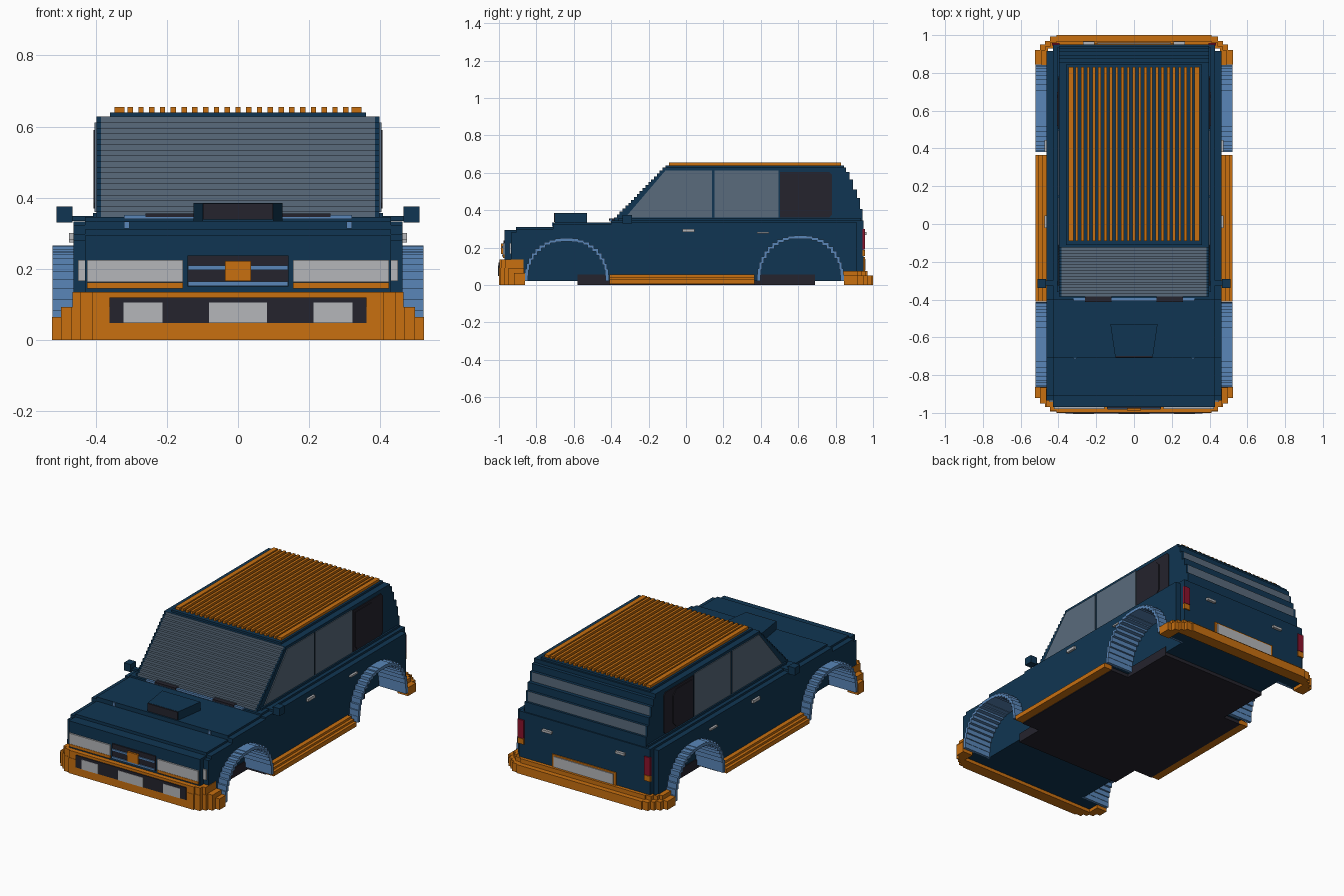
import bpy, bmesh, math

if "Cube" in bpy.data.objects:
    bpy.data.objects.remove(bpy.data.objects["Cube"])


def material(name, rgb):
    m = bpy.data.materials.new(name)
    m.use_nodes = True
    m.diffuse_color = (*rgb, 1)
    b = next(n for n in m.node_tree.nodes if n.type == 'BSDF_PRINCIPLED')
    b.inputs["Base Color"].default_value = (*rgb, 1)
    b.inputs["Roughness"].default_value = 0.8
    return m


NAVY = material("navy_paint", (0.005, 0.036, 0.084))
ORANGE = material("orange_trim", (0.58, 0.16, 0.005))
SKY = material("steel_blue", (0.10, 0.24, 0.48))
GLASS = material("grey_glass", (0.10, 0.145, 0.20))
WHITE = material("pale_grey", (0.46, 0.47, 0.49))
BLACK = material("near_black", (0.018, 0.017, 0.026))
RED = material("tail_red", (0.26, 0.006, 0.025))


def prism(name, pts, axis, lo, hi, mat):
    """Extrude a 2D outline along x (y,z), y (x,z) or z (x,y)."""
    place = {'x': lambda p, d: (d, p[0], p[1]),
             'y': lambda p, d: (p[0], d, p[1]),
             'z': lambda p, d: (p[0], p[1], d)}[axis]
    bm = bmesh.new()
    f = bm.faces.new([bm.verts.new(place(p, lo)) for p in pts])
    out = bmesh.ops.extrude_face_region(bm, geom=[f])
    shift = place((0, 0), hi - lo)
    bmesh.ops.translate(bm, vec=shift, verts=[v for v in out['geom'] if isinstance(v, bmesh.types.BMVert)])
    bmesh.ops.recalc_face_normals(bm, faces=bm.faces)
    me = bpy.data.meshes.new(name)
    bm.to_mesh(me)
    bm.free()
    me.materials.append(mat)
    ob = bpy.data.objects.new(name, me)
    bpy.context.collection.objects.link(ob)
    return ob


def box(name, x, y, z, mat):
    return prism(name, [(x[0], y[0]), (x[1], y[0]), (x[1], y[1]), (x[0], y[1])], 'z', z[0], z[1], mat)


def sides(fn, name, *args):
    """Make a +x part and its mirrored -x partner."""
    for tag, s in (("left", 1), ("right", -1)):
        ob = fn(f"{name}_{tag}", *args)
        if s < 0:
            me = ob.data
            for v in me.vertices:
                v.co.x *= -1
            me.flip_normals()


def stairs(a, b, n):
    """Rise-then-run steps from a to b."""
    pts = [a]
    for i in range(n):
        y, z = pts[-1]
        z += (b[1] - a[1]) / n
        pts += [(y, z), (y + (b[0] - a[0]) / n, z)]
    return pts


def arch(c, r, h, n=22, base=0.02):
    """Stepped half ellipse, front to back."""
    raw = [(c - r * math.cos(math.pi * i / n), base + (h - base) * math.sin(math.pi * i / n)) for i in range(n + 1)]
    pts = [raw[0]]
    for p, q in zip(raw, raw[1:]):
        pts += [(p[0], q[1]) if q[1] > p[1] else (q[0], p[1]), q]
    return pts


ARCHES = (("front", -0.638, 0.225, 0.25), ("rear", 0.612, 0.232, 0.265))

# Lower body in stepped layers, wheel openings in the outer ones
def body_outline(y0, y1, drop, wells):
    pts = [(y0, 0.02)]
    if wells:
        for _, c, r, h in ARCHES:
            pts += arch(c, r - 0.006, h - 0.006)
    top = [(y1, 0.02), (y1, 0.345), (-0.4, 0.345), (-0.4, 0.335), (-0.71, 0.335), (-0.71, 0.31),
           (-0.91, 0.31), (-0.91, 0.293), (y0, 0.293)]
    return pts + [(y, z - drop if z > 0.1 else z) for y, z in top]


prism("body_core", body_outline(-0.97, 0.95, 0, False), 'x', -0.345, 0.345, NAVY)
sides(prism, "body_side", body_outline(-0.97, 0.95, 0, True), 'x', 0.345, 0.43, NAVY)
sides(prism, "body_flank", body_outline(-0.935, 0.915, 0.012, True), 'x', 0.43, 0.462, NAVY)

# Wheel arch liners and flares
for tag, c, r, h in ARCHES:
    ring = arch(c, r, h) + arch(c, r - 0.018, h - 0.018)[::-1]
    sides(prism, f"{tag}_wheel_arch", ring, 'x', 0.34, 0.522, SKY)

# Floor and sills
box("floor_pan", (-0.35, 0.35), (-0.58, 0.69), (0, 0.055), BLACK)
box("floor_middle", (-0.47, 0.47), (-0.41, 0.365), (0, 0.05), BLACK)
sides(prism, "sill", [(0.46, 0.004), (0.522, 0.004), (0.522, 0.03), (0.505, 0.03), (0.505, 0.042),
                      (0.488, 0.042), (0.488, 0.055), (0.46, 0.055)], 'y', -0.41, 0.365, ORANGE)

# Cabin core with stepped windscreen and stepped tailgate
BACK = [(0.84, 0.628), (0.855, 0.628), (0.855, 0.605), (0.875, 0.605), (0.875, 0.565), (0.893, 0.565),
        (0.893, 0.51), (0.915, 0.51), (0.915, 0.465), (0.93, 0.465), (0.93, 0.405), (0.943, 0.405), (0.943, 0.34)]
SCREEN = stairs((-0.385, 0.345), (-0.11, 0.628), 18)
core = prism("cabin_core", SCREEN + BACK, 'x', -0.385, 0.385, NAVY)
core.data.materials.append(GLASS)
for f in core.data.polygons:
    c, n = f.center, f.normal
    screen = c.y < -0.1 and c.z < 0.622 or c.y < -0.13
    rear = n.y > 0.5 and (0.52 < c.z < 0.56 or 0.42 < c.z < 0.45)
    if abs(n.x) < 0.5 and n.z > -0.5 and (screen or rear):
        f.material_index = 1
sides(prism, "cabin_side", SCREEN + BACK, 'x', 0.385, 0.398, NAVY)
sides(box, "belt_rail", (0.385, 0.408), (-0.36, 0.935), (0.34, 0.357), NAVY)

# Side glass and dark rear quarter panel
def window(name, pts, mat):
    sides(prism, name, pts, 'x', 0.396, 0.403, mat)


window("front_window", [(-0.325, 0.36), (0.14, 0.36), (0.14, 0.612), (-0.11, 0.612)], GLASS)
window("rear_window", [(0.152, 0.36), (0.495, 0.36), (0.495, 0.612), (0.152, 0.612)], GLASS)
window("quarter_panel", [(0.503, 0.36), (0.765, 0.36), (0.78, 0.375), (0.78, 0.59), (0.765, 0.605),
                         (0.503, 0.605)], BLACK)
sides(prism, "quarter_inset", [(0.52, 0.385), (0.535, 0.37), (0.67, 0.37), (0.7, 0.4), (0.7, 0.56),
                               (0.67, 0.59), (0.52, 0.59)], 'x', 0.402, 0.407, BLACK)

# Roof with slats
box("roof_panel", (-0.36, 0.36), (-0.11, 0.845), (0.62, 0.64), NAVY)
for i in range(23):
    x = (i - 11) * 0.0303
    w = 0.014 if abs(i - 11) == 11 else 0.0075
    box(f"roof_slat_{i + 1}", (x - w, x + w), (-0.09, 0.83), (0.635, 0.655), ORANGE)

# Bonnet scoop
prism("bonnet_scoop", [(-0.1, -0.7), (0.1, -0.7), (0.112, -0.62), (0.125, -0.53), (-0.125, -0.53),
                       (-0.112, -0.62)], 'z', 0.33, 0.385, NAVY)
box("scoop_intake", (-0.098, 0.098), (-0.707, -0.699), (0.338, 0.384), BLACK)

# Cowl, wipers and bonnet markers
box("cowl_bar", (-0.32, 0.32), (-0.408, -0.393), (0.34, 0.352), SKY)
sides(box, "wiper", (0.12, 0.26), (-0.412, -0.385), (0.345, 0.355), BLACK)
sides(box, "bonnet_marker", (0.305, 0.32), (-0.716, -0.708), (0.313, 0.333), SKY)

# Mirrors
sides(box, "mirror", (0.466, 0.51), (-0.34, -0.29), (0.33, 0.375), NAVY)
sides(box, "mirror_arm", (0.39, 0.47), (-0.325, -0.3), (0.335, 0.348), NAVY)

# Front face: lamps and grille
box("grille", (-0.142, 0.142), (-0.977, -0.968), (0.15, 0.237), BLACK)
for i, z in enumerate((0.152, 0.197)):
    box(f"grille_bar_{i + 1}", (-0.14, 0.14), (-0.983, -0.975), (z, z + 0.012), SKY)
box("grille_badge_plate", (-0.036, 0.036), (-0.988, -0.975), (0.165, 0.222), ORANGE)
sides(box, "headlamp", (0.155, 0.424), (-0.979, -0.96), (0.163, 0.225), WHITE)
sides(box, "headlamp_wrap", (0.42, 0.45), (-0.943, -0.92), (0.165, 0.225), WHITE)
sides(box, "indicator", (0.155, 0.424), (-0.979, -0.96), (0.145, 0.162), ORANGE)

# Bumpers, stacked tiers with stepped corners
def bumper(name, s, tip, back, wide, z):
    half = [(0.41, tip), (0.41, tip - 0.008), (0.445, tip - 0.008), (0.445, tip - 0.03), (0.47, tip - 0.03),
            (0.47, tip - 0.05), (0.498, tip - 0.05), (0.498, tip - 0.08), (0.523, tip - 0.08), (0.523, back)]
    half = [(min(x, wide), y * s) for x, y in half]
    inner = [(0.455, back * s), (0.455, 0.93 * s)]
    half = half + inner
    prism(name, half + [(-x, y) for x, y in half[::-1]], 'z', z[0], z[1], ORANGE)


bumper("front_bumper_base", -1, 1.0, 0.862, 0.523, (0, 0.065))
bumper("front_bumper_middle", -1, 1.0, 0.865, 0.498, (0.065, 0.092))
bumper("front_bumper_top", -1, 0.998, 0.87, 0.465, (0.092, 0.135))
bumper("rear_bumper_base", 1, 1.0, 0.845, 0.523, (0, 0.05))
bumper("rear_bumper_top", 1, 0.97, 0.84, 0.49, (0.05, 0.075))

# Lower intake with lamps
box("lower_intake", (-0.362, 0.362), (-1.0, -0.99), (0.047, 0.12), BLACK)
box("intake_front", (-0.362, 0.362), (-1.003, -0.998), (0.047, 0.12), BLACK)
box("centre_lamp", (-0.082, 0.082), (-1.005, -1.0), (0.047, 0.105), WHITE)
sides(box, "fog_lamp", (0.213, 0.322), (-1.005, -1.0), (0.047, 0.105), WHITE)

# Door handles
sides(box, "front_door_handle", (0.46, 0.475), (-0.02, 0.045), (0.283, 0.3), WHITE)
sides(box, "rear_door_handle", (0.46, 0.475), (0.38, 0.445), (0.274, 0.284), WHITE)

# Tail: lamps, plate, handles
sides(box, "tail_lamp", (0.395, 0.434), (0.945, 0.957), (0.19, 0.298), RED)
sides(box, "tail_indicator", (0.395, 0.434), (0.945, 0.957), (0.155, 0.188), ORANGE)
box("plate_surround", (-0.21, 0.21), (0.948, 0.956), (0.065, 0.15), ORANGE)
box("number_plate", (-0.195, 0.195), (0.953, 0.961), (0.078, 0.14), WHITE)
sides(box, "tailgate_handle", (0.21, 0.27), (0.948, 0.965), (0.268, 0.282), WHITE)
